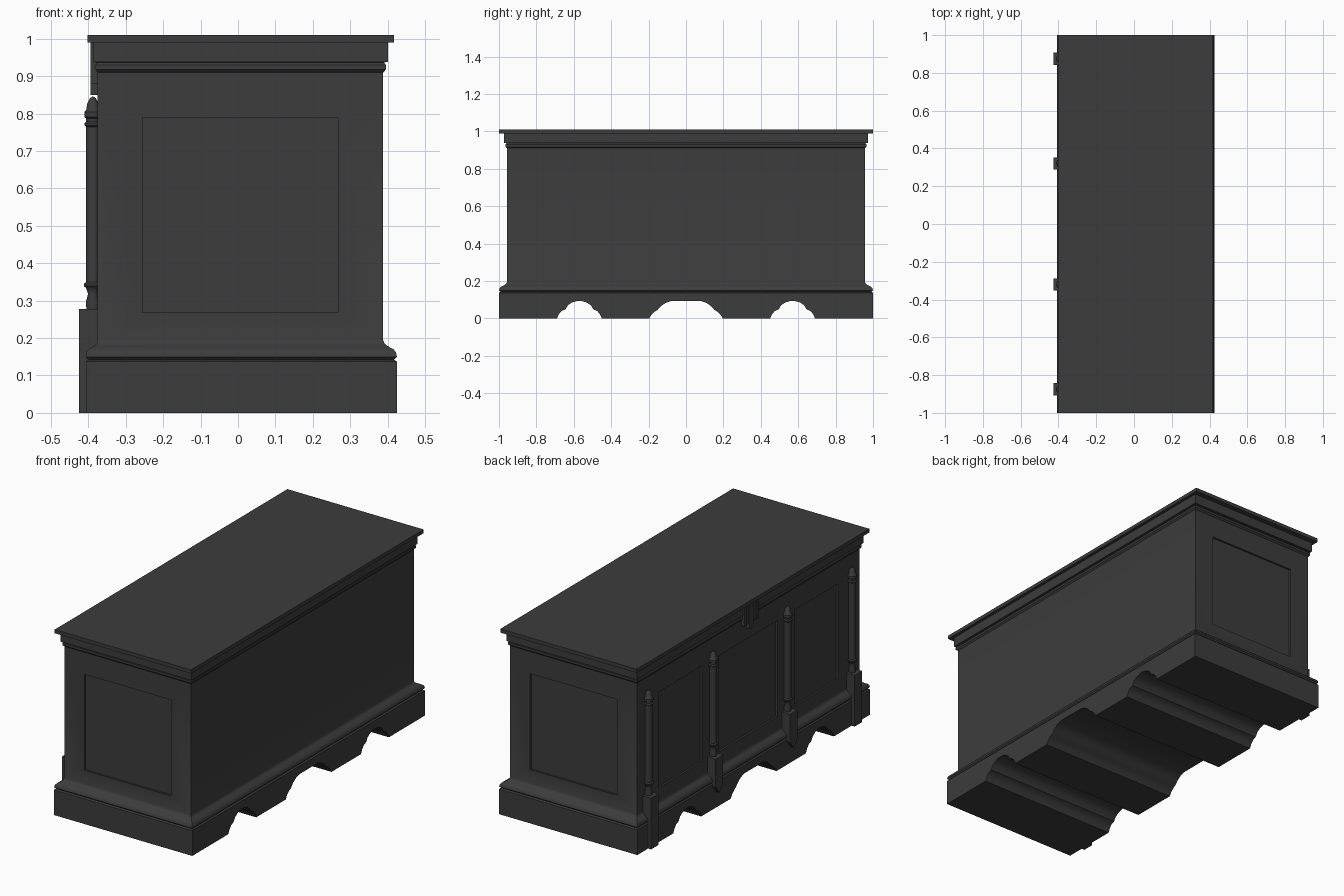
import bpy, bmesh, math

cube = bpy.data.objects.get("Cube")
if cube:
    bpy.data.objects.remove(cube, do_unlink=True)

# One dark finish for the whole chest
finish = bpy.data.materials.new("charcoal wood")
finish.use_nodes = True
COLOR = (0.045, 0.045, 0.045, 1)
finish.diffuse_color = COLOR
bsdf = next(n for n in finish.node_tree.nodes if n.type == 'BSDF_PRINCIPLED')
bsdf.inputs["Base Color"].default_value = COLOR


def make_object(name, bm, smooth=False):
    bmesh.ops.recalc_face_normals(bm, faces=bm.faces)
    mesh = bpy.data.meshes.new(name)
    bm.to_mesh(mesh)
    bm.free()
    mesh.materials.append(finish)
    obj = bpy.data.objects.new(name, mesh)
    bpy.context.collection.objects.link(obj)
    if smooth:
        activate(obj)
        bpy.ops.object.shade_smooth_by_angle(angle=math.radians(35))
    return obj


def activate(obj):
    bpy.ops.object.select_all(action='DESELECT')
    obj.select_set(True)
    bpy.context.view_layer.objects.active = obj


def bridge(bm, rings, cap=True):
    """Join successive vertex rings with quads and close both ends."""
    loops = [[bm.verts.new(p) for p in ring] for ring in rings]
    n = len(loops[0])
    for a, b in zip(loops, loops[1:]):
        for i in range(n):
            j = (i + 1) % n
            bm.faces.new((a[i], a[j], b[j], b[i]))
    if cap:
        bm.faces.new(loops[0])
        bm.faces.new(loops[-1])


def prism(name, outline, x0, x1):
    """Extrude a y-z outline along x."""
    bm = bmesh.new()
    bridge(bm, [[(x, y, z) for y, z in outline] for x in (x0, x1)])
    return make_object(name, bm)


def box(name, x0, x1, y0, y1, z0, z1):
    return prism(name, [(y0, z0), (y1, z0), (y1, z1), (y0, z1)], x0, x1)


def cut(obj, cutter):
    cutter.hide_render = True
    mod = obj.modifiers.new("cut", 'BOOLEAN')
    mod.operation = 'DIFFERENCE'
    mod.solver = 'EXACT'
    mod.object = cutter
    activate(obj)
    bpy.ops.object.modifier_apply(modifier=mod.name)
    bpy.data.objects.remove(cutter, do_unlink=True)


# Rectangle of the case (t = 0) widening to the plinth (t = 1)
def rectangle(t, z):
    left, right, half = -0.375 - 0.032 * t, 0.388 + 0.037 * t, 0.957 + 0.043 * t
    return [(left, -half, z), (right, -half, z), (right, half, z), (left, half, z)]


# Case with moulded base and frieze
moulding = [(1, 0), (1, .137), (.8, .142), (1, .15), (.93, .162), (.75, .17),
            (.25, .18), (.08, .187), (0, .195), (0, .91), (.2, .918),
            (.2, .93), (.05, .937), (.35, .938), (.35, .992)]
bm = bmesh.new()
bridge(bm, [rectangle(t, z) for t, z in moulding])
case = make_object("chest_case", bm)

# Scalloped arches running through the base
half_arches = {0.0: [(.197, 0), (.185, .02), (.165, .038), (.152, .045),
                     (.135, .065), (.11, .083), (.08, .093)],
               0.57: [(.12, 0), (.11, .022), (.095, .04), (.075, .048),
                      (.062, .07), (.038, .086), (.012, .093)]}
for centre, half in half_arches.items():
    for side in ((1,) if centre == 0 else (-1, 1)):
        right = [(half[0][0], -.05)] + half
        outline = right + [(-y, z) for y, z in reversed(right)]
        cut(case, prism("arch_cutter", [(y + centre * side, z) for y, z in outline], -.6, .6))

# Recessed panels on both ends and on the decorated long side
DEPTH, LOW, HIGH = 0.01, 0.268, 0.79
for side in (-1, 1):
    ys = sorted((side * (0.957 - DEPTH), side * 1.1))
    cut(case, box("end_panel_cutter", -.255, .268, *ys, LOW, HIGH))
for y0, y1 in ((-.77, -.40), (-.25, .25), (.40, .77)):
    cut(case, box("long_panel_cutter", -.6, -.375 + DEPTH, y0, y1, LOW, HIGH))
activate(case)
bpy.ops.object.shade_smooth_by_angle(angle=math.radians(35))

# Lid
box("lid", -.403, .417, -1, 1, .99, 1.01)

# Turned columns on pedestals
turning = [(.017, .277), (.019, .295), (.013, .318), (.018, .334), (.024, .339),
           (.024, .345), (.018, .35), (.018, .765), (.023, .769), (.023, .774),
           (.018, .779), (.018, .787), (.023, .791), (.023, .804), (.018, .81),
           (.015, .828), (.008, .841), (.001, .846)]
SIDES = 20
for number, y in enumerate((-.875, -.32, .32, .875), 1):
    bm = bmesh.new()
    bridge(bm, [[(-.388 + r * math.cos(a), y + r * math.sin(a), z)
                 for a in (math.tau * k / SIDES for k in range(SIDES))]
                for r, z in turning])
    make_object(f"column_{number}", bm, smooth=True)
    w = 0.032
    if abs(y) > .5:
        box(f"pedestal_{number}", -.425, -.37, y - w, y + w, 0, .278)
    else:
        prism(f"pedestal_{number}",
              [(y - w, .278), (y - w, .125), (y, .085), (y + w, .125), (y + w, .278)],
              -.425, -.37)

# Lock: back plate, side rails and a longer central hasp
box("lock_plate", -.389, -.37, -.06, .06, .88, .99)
for side in (-1, 1):
    ys = sorted((side * .045, side * .06))
    box("lock_rail", -.395, -.37, *ys, .88, .99)
box("lock_hasp", -.395, -.37, -.018, .018, .85, .99)
